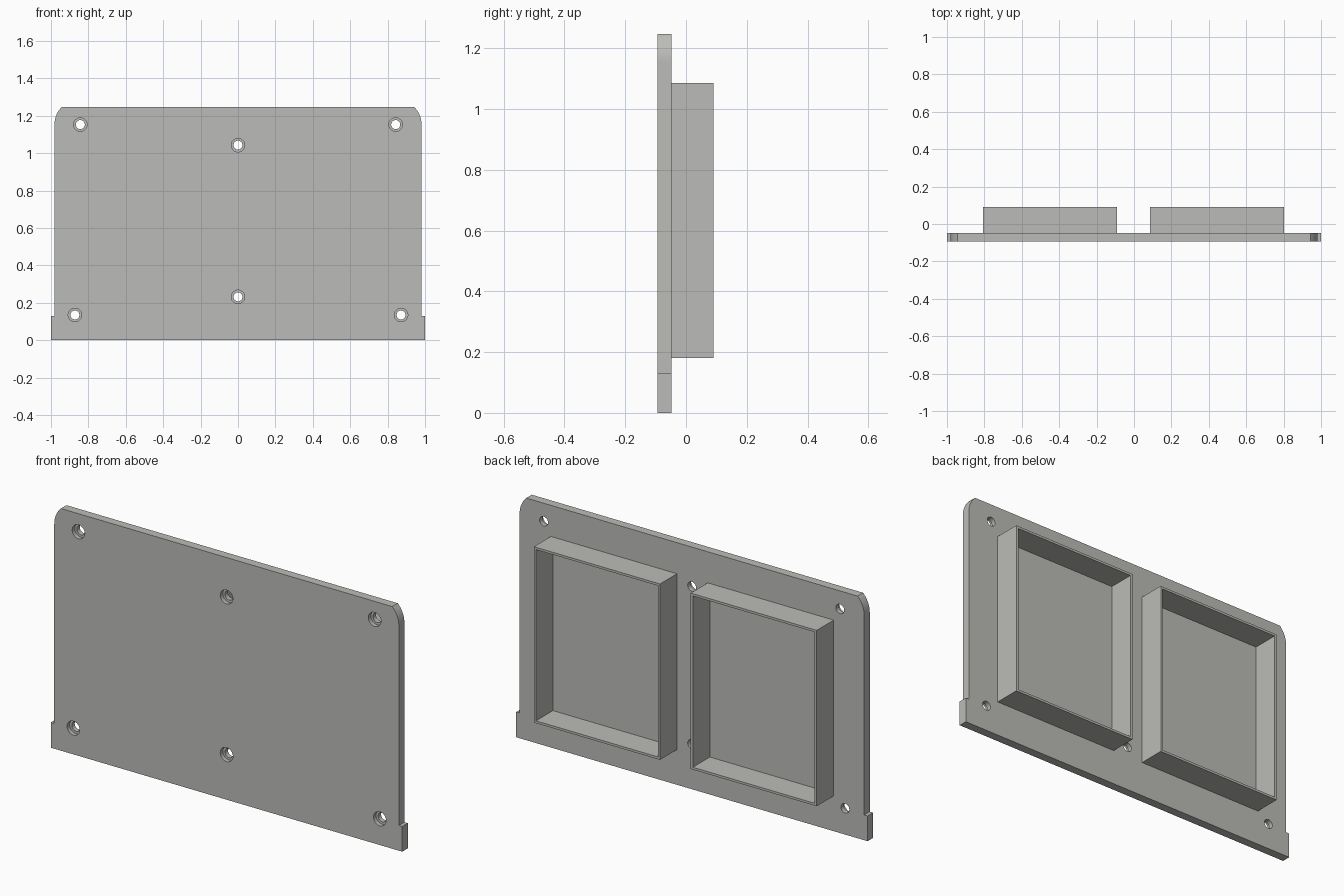
import bpy, bmesh, math

if "Cube" in bpy.data.objects:
    bpy.data.objects.remove(bpy.data.objects["Cube"])

Y_FRONT, Y_BACK, Y_RIM = -0.093, -0.048, 0.09
HEIGHT = 1.246

grey = bpy.data.materials.new("warm grey")
grey.diffuse_color = (0.50, 0.50, 0.48, 1)
grey.use_nodes = True
grey.node_tree.nodes["Principled BSDF"].inputs["Base Color"].default_value = grey.diffuse_color


def make_object(name, bm):
    bmesh.ops.recalc_face_normals(bm, faces=bm.faces)
    mesh = bpy.data.meshes.new(name)
    bm.to_mesh(mesh)
    bm.free()
    mesh.materials.append(grey)
    obj = bpy.data.objects.new(name, mesh)
    bpy.context.collection.objects.link(obj)
    return obj


def add_prism(bm, outline, y0, y1):
    """Extrude an (x, z) outline from y0 to y1."""
    face = bm.faces.new([bm.verts.new((x, y0, z)) for x, z in outline])
    ext = bmesh.ops.extrude_face_region(bm, geom=[face])["geom"]
    verts = [g for g in ext if isinstance(g, bmesh.types.BMVert)]
    bmesh.ops.translate(bm, verts=verts, vec=(0, y1 - y0, 0))


def circle(x, z, r, n=32):
    return [(x + r * math.cos(2 * math.pi * i / n),
             z + r * math.sin(2 * math.pi * i / n)) for i in range(n)]


# Plate: bottom tabs, straight sides, shallow arcs at the top corners
right = [(1, 0), (1, 0.13), (0.981, 0.13)]
radius, arc_z = 0.128, 1.155
end = math.asin((HEIGHT - arc_z) / radius)
for i in range(13):
    a = end * i / 12
    right.append((0.981 - radius + radius * math.cos(a), arc_z + radius * math.sin(a)))
bm = bmesh.new()
add_prism(bm, right + [(-x, z) for x, z in reversed(right)], Y_FRONT, Y_BACK)
plate = make_object("back_plate", bm)

# Screw holes: a through hole and a wider counterbore from the front
holes = [(-0.843, 1.153), (0.843, 1.153), (0, 1.043),
         (0, 0.232), (-0.872, 0.135), (0.872, 0.135)]
for name, r, y1 in (("counterbore_cutter", 0.036, -0.072), ("hole_cutter", 0.024, 0.02)):
    bm = bmesh.new()
    for x, z in holes:
        add_prism(bm, circle(x, z, r), Y_FRONT - 0.05, y1)
    cutter = make_object(name, bm)
    cutter.hide_render = True
    cutter.hide_set(True)
    mod = plate.modifiers.new(name, "BOOLEAN")
    mod.operation = "DIFFERENCE"
    mod.solver = "EXACT"
    mod.object = cutter

# Smooth the arcs and hole walls, keep the edges crisp
bpy.context.view_layer.objects.active = plate
plate.select_set(True)
for mod in list(plate.modifiers):
    bpy.ops.object.modifier_apply(modifier=mod.name)
bpy.ops.object.shade_smooth_by_angle(angle=math.radians(30))


# Open rectangular wall frames on the rear
def wall_frame(name, x0, x1, z0, z1, t=0.012):
    bm = bmesh.new()
    rings = []
    for y in (Y_BACK, Y_RIM):
        for d in (0, t):
            rings.append([bm.verts.new((x, y, z)) for x, z in
                          ((x0 + d, z0 + d), (x1 - d, z0 + d),
                           (x1 - d, z1 - d), (x0 + d, z1 - d))])
    back_out, back_in, rim_out, rim_in = rings
    for a, b in ((back_out, rim_out), (rim_out, rim_in),
                 (rim_in, back_in), (back_in, back_out)):
        for i in range(4):
            j = (i + 1) % 4
            bm.faces.new((a[i], a[j], b[j], b[i]))
    return make_object(name, bm)


wall_frame("left_wall_frame", -0.807, -0.09, 0.181, 1.086)
wall_frame("right_wall_frame", 0.085, 0.803, 0.181, 1.086)
